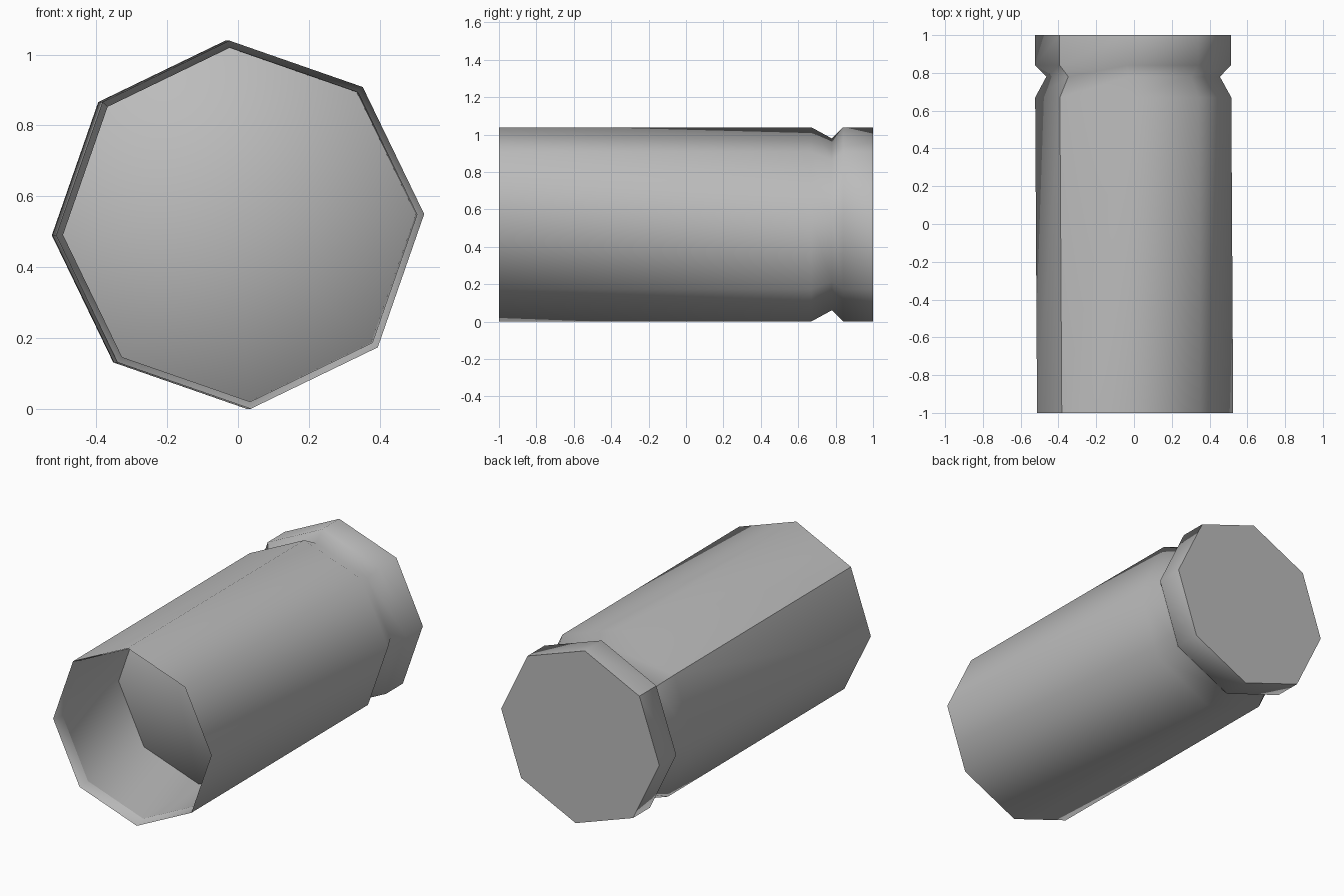
import bpy, bmesh, math

cube = bpy.data.objects.get("Cube")
if cube:
    bpy.data.objects.remove(cube, do_unlink=True)

SIDES = 8
TURN = math.radians(3.3)
MID = 0.52
SEAM = 3          # corner that carries the hard lengthwise seam

metal = bpy.data.materials.new("plain grey")
metal.use_nodes = True
grey = (0.5, 0.5, 0.5, 1)
metal.diffuse_color = grey
metal.node_tree.nodes["Principled BSDF"].inputs["Base Color"].default_value = grey


def loft(name, profile, sharp_rings=(), front_fan=False, back_cap=False):
    """Eight-sided tube along y through (radius, y) rings, listed front to back."""
    bm = bmesh.new()
    rings = []
    for radius, y in profile:
        ring = []
        for k in range(SIDES):
            a = TURN + math.tau * k / SIDES
            x = radius * math.cos(a) - 0.006 * y
            ring.append(bm.verts.new((x, y, MID + radius * math.sin(a))))
        rings.append(ring)
    for f, r in zip(rings, rings[1:]):
        for k in range(SIDES):
            n = (k + 1) % SIDES
            bm.faces.new((f[k], r[k], f[n])).smooth = True
            bm.faces.new((r[k], r[n], f[n])).smooth = True
        bm.edges.get((f[SEAM], r[SEAM])).smooth = False
    if front_fan:
        tip = bm.verts.new((0, profile[0][1], MID))
        for k in range(SIDES):
            bm.faces.new((tip, rings[0][k], rings[0][(k + 1) % SIDES])).smooth = True
    if back_cap:
        bm.faces.new(rings[-1][::-1])
    for i in sharp_rings:
        for k in range(SIDES):
            bm.edges.get((rings[i][k], rings[i][(k + 1) % SIDES])).smooth = False
    mesh = bpy.data.meshes.new(name)
    bm.to_mesh(mesh)
    bm.free()
    mesh.materials.append(metal)
    obj = bpy.data.objects.new(name, mesh)
    bpy.context.collection.objects.link(obj)
    # Area weighting lets the long side panels dominate the shading
    mod = obj.modifiers.new("area_normals", 'WEIGHTED_NORMAL')
    mod.mode = 'FACE_AREA'
    mod.keep_sharp = True
    return obj


# Outer case: inner lip, mouth rim, long body, groove, flange and closed rear
loft("case_body",
     [(0.5, -0.94), (0.52, -1), (0.52, 0.67), (0.46, 0.78), (0.52, 0.84), (0.52, 1)],
     sharp_rings=(1, 5), back_cap=True)

# Inner stop: a plate set back inside the mouth
loft("inner_plate", [(0.5, -0.41), (0.5, -0.2)], front_fan=True)

# Inner lining between the lip and the plate
loft("inner_lining", [(0.5, -0.94), (0.5, -0.41)])
